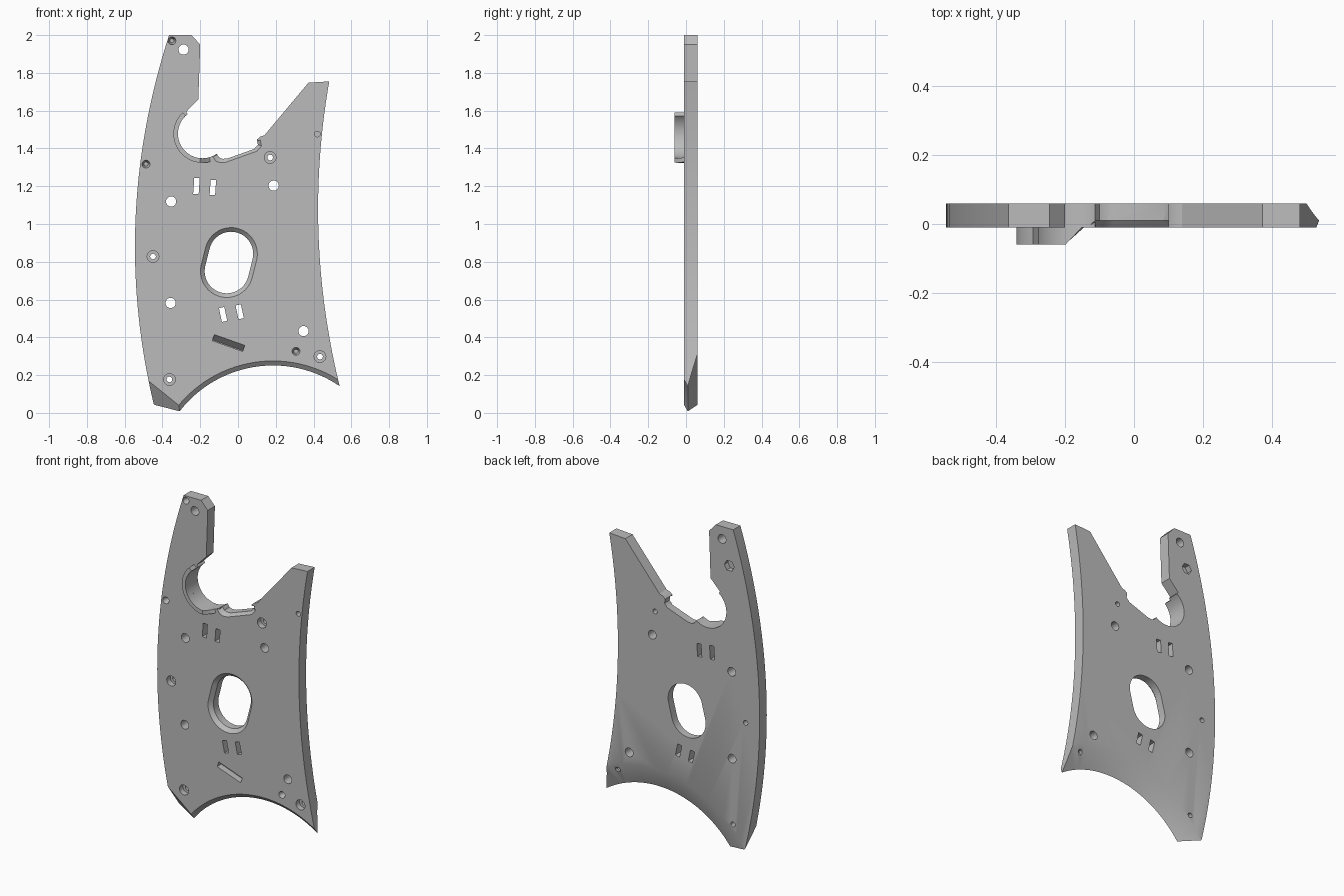
import bpy, bmesh
from math import sin, cos, pi, radians
from mathutils import Vector

cube = bpy.data.objects.get("Cube")
if cube:
    bpy.data.objects.remove(cube, do_unlink=True)

FRONT, BACK = -0.01, 0.06

grey = bpy.data.materials.new("plain_grey")
grey.use_nodes = True
grey.diffuse_color = (0.5, 0.5, 0.5, 1)
grey.node_tree.nodes["Principled BSDF"].inputs["Base Color"].default_value = (0.5, 0.5, 0.5, 1)


def flat(points, y):
    return [(x, y, z) for x, z in points]


def circle(c, r, n=24):
    return [(c[0] + r * cos(2 * pi * i / n), c[1] + r * sin(2 * pi * i / n)) for i in range(n)]


def rect(c, w, h, deg, shift=0):
    ca, sa = cos(radians(deg)), sin(radians(deg))
    pts = [(-w / 2, shift - h / 2), (w / 2, shift - h / 2), (w / 2, shift + h / 2), (-w / 2, shift + h / 2)]
    return [(c[0] + x * ca - z * sa, c[1] + x * sa + z * ca) for x, z in pts]


def capsule(c, axis, r, n=24):
    pts = []
    for side in (1, -1):
        for i in range(n + 1):
            a = radians(-14) + pi * i / n + (0 if side == 1 else pi)
            pts.append((c[0] + side * axis[0] + r * cos(a), c[1] + side * axis[1] + r * sin(a)))
    return pts


def curve_x(p, z):
    """x on the smooth curve through three (x, z) points."""
    total = 0
    for i in range(3):
        term = p[i][0]
        for j in range(3):
            if j != i:
                term *= (z - p[j][1]) / (p[i][1] - p[j][1])
        total += term
    return total


def build(name, solids):
    """Each solid is a list of matching rings joined by faces and capped."""
    bm = bmesh.new()
    for rings in solids:
        rows = [[bm.verts.new(p) for p in ring] for ring in rings]
        n = len(rows[0])
        for a, b in zip(rows, rows[1:]):
            for i in range(n):
                bm.faces.new((a[i], a[(i + 1) % n], b[(i + 1) % n], b[i]))
        bm.faces.new(rows[0][::-1])
        bm.faces.new(rows[-1])
    bmesh.ops.recalc_face_normals(bm, faces=bm.faces)
    mesh = bpy.data.meshes.new(name)
    bm.to_mesh(mesh)
    bm.free()
    mesh.materials.append(grey)
    ob = bpy.data.objects.new(name, mesh)
    bpy.context.collection.objects.link(ob)
    return ob


def activate(ob):
    bpy.ops.object.select_all(action='DESELECT')
    ob.select_set(True)
    bpy.context.view_layer.objects.active = ob


def cut(target, solids):
    cutter = build("cutter", solids)
    cutter.hide_render = True
    mod = target.modifiers.new("cut", 'BOOLEAN')
    mod.operation, mod.solver, mod.object = 'DIFFERENCE', 'EXACT', cutter
    activate(target)
    bpy.ops.object.modifier_apply(modifier=mod.name)
    bpy.data.objects.remove(cutter, do_unlink=True)


# Plate outline: curved sides, arm, hook mouth and dip
left = [(-0.365, 2.0), (-0.545, 0.945), (-0.447, 0.05)]
right = [(0.483, 1.755), (0.424, 1.1), (0.537, 0.145)]
dip = [(-0.114, 1.373), (-0.1, 1.352), (-0.08, 1.345), (-0.055, 1.347),
       (0.085, 1.397), (0.105, 1.42), (0.1, 1.447)]
N = 32
outline = [(curve_x(left, 2 * i / N), 2 * i / N) for i in range(N + 1)]
outline += [(-0.246, 2.0), (-0.2, 1.95), (-0.21, 1.66), (-0.275, 1.593), (-0.2, 1.5)]
outline += dip + [(0.115, 1.461), (0.14, 1.47), (0.373, 1.748)]
for i in range(N + 1):
    z = 1.755 - 1.705 * i / N
    outline.append((curve_x(right, z), z))
plate = build("plate", [[flat(outline, FRONT), flat(outline, BACK)]])

# Round hook mouth
hook = (-0.188, 1.478)
cut(plate, [[flat(circle(hook, 0.13, 64), y) for y in (-0.05, 0.1)]])

# Chamfer along the front of the dip
def grow(s):
    return [(x * s, 1.46 + (z - 1.46) * s) for x, z in dip]

cut(plate, [[flat(grow(1.36), -0.03), flat(grow(0.96), 0.0144)]])

# Sharpened concave lower edge
base = (0.185, -0.373)
cut(plate, [[flat(circle(base, r, 180), y)
             for r, y in ((0.672, -0.03), (0.624, 0.01), (0.801, 0.08))]])

# Sloped lower corner
n, t = Vector((0.627, 0.779)), Vector((0.779, -0.627))
corner = []
for y in (-0.03, 0.1):
    d = -0.165 - (y - FRONT) * 1.114
    corner.append(flat([tuple(n * e + t * s) for e, s in
                        ((d, -0.9), (d, 0.2), (d - 0.5, 0.2), (d - 0.5, -0.9))], y))
cut(plate, [corner])

# Holes, slots and recesses
holes = []
for c in ((-0.288, 1.923), (-0.354, 1.119), (-0.357, 0.582), (0.189, 1.203), (0.347, 0.433)):
    holes.append([flat(circle(c, 0.027), y) for y in (-0.05, 0.1)])
for c in ((0.17, 1.352), (-0.45, 0.828), (-0.363, 0.177), (0.434, 0.298)):
    holes.append([flat(circle(c, r), y) for r, y in
                  ((0.031, -0.05), (0.031, 0.025), (0.015, 0.025), (0.015, 0.1))])
for c in ((-0.35, 1.97), (-0.487, 1.317), (0.307, 0.326)):
    holes.append([flat(circle(c, r), y) for r, y in ((0.021, -0.03), (0.021, FRONT), (0.011, 0.03))])
holes.append([flat(circle((0.42, 1.476), 0.015), y) for y in (-0.03, 0.03)])
holes.append([flat(circle((-0.338, 1.77), 0.034, 6), y) for y in (0.025, 0.1)])
for c, h, tilt in (((-0.22, 1.201), 0.085, -4), ((-0.133, 1.193), 0.08, -4),
                   ((-0.079, 0.521), 0.075, 12), ((0.009, 0.535), 0.075, 12)):
    holes.append([flat(rect(c, 0.029, h, tilt), y) for y in (-0.05, 0.1)])
groove = (-0.05, 0.37)
holes.append([flat(rect(groove, 0.17, 0.034, -19.5), -0.03),
              flat(rect(groove, 0.17, 0.034, -19.5), FRONT),
              flat(rect(groove, 0.17, 0.004, -19.5, -0.015), 0.03)])
holes.append([flat(capsule((-0.048, 0.796), (0.0116, 0.046), r), y)
              for r, y in ((0.159, -0.03), (0.117, 0.012), (0.117, 0.1))])
cut(plate, holes)

# Raised rim around the hook mouth, ramping down at its lower end
rim = []
for deg in list(range(133, 265, 4)) + [265, 270, 275, 281, 286]:
    u = (cos(radians(deg)), sin(radians(deg)))
    y = -0.06 + 0.05 * max(0, deg - 265) / 21
    rim.append([(hook[0] + u[0] * r, v, hook[1] + u[1] * r)
                for r, v in ((0.13, 0.0), (0.13, y), (0.154, y), (0.154, 0.0))])
hook_rim = build("hook_rim", [rim])

for ob in (plate, hook_rim):
    activate(ob)
    bpy.ops.object.shade_smooth_by_angle(angle=radians(30))
